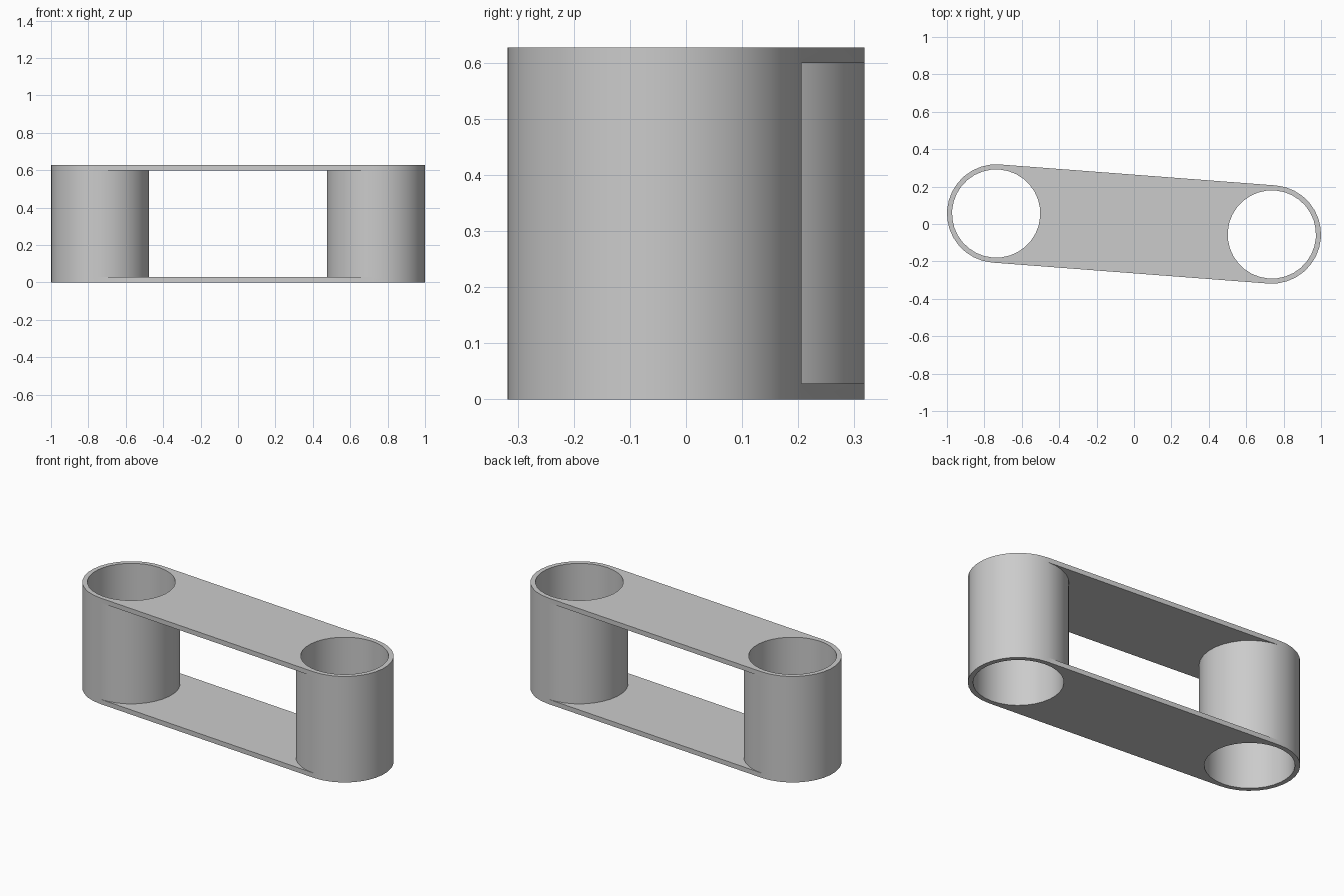
import bpy, bmesh
from math import pi, radians
from mathutils import Vector

cube = bpy.data.objects.get("Cube")
if cube:
    bpy.data.objects.remove(cube, do_unlink=True)

grey = bpy.data.materials.new("plain grey")
grey.use_nodes = True
grey.diffuse_color = (0.6, 0.6, 0.6, 1)
grey.node_tree.nodes["Principled BSDF"].inputs["Base Color"].default_value = (0.6, 0.6, 0.6, 1)

OUTER, INNER = 0.263, 0.236
HEIGHT, PLATE = 0.627, 0.028
SEGS = 32
LEVELS = (0, PLATE, HEIGHT - PLATE, HEIGHT)
centre = Vector((0.737, -0.056, 0))
along = centre.normalized()
across = Vector((-along.y, along.x, 0))

bm = bmesh.new()


def circle(side, radius, z):
    """Ring of vertices; the first half faces the other tube."""
    ring = []
    for i in range(SEGS):
        a = -pi / 2 + 2 * pi * i / SEGS
        turn = Vector((a, 0, 0)).x
        from math import cos, sin
        p = side * (centre - radius * (along * cos(turn) + across * sin(turn)))
        ring.append(bm.verts.new((p.x, p.y, z)))
    return ring


# Two open tubes: bore, rims and outer wall
tubes = []
for side in (-1, 1):
    walls = [circle(side, OUTER, z) for z in LEVELS]
    bores = [circle(side, INNER, z) for z in (0, HEIGHT)]
    for i in range(SEGS):
        j = (i + 1) % SEGS
        bm.faces.new((bores[0][i], bores[0][j], bores[1][j], bores[1][i]))
        for wall, bore in ((walls[0], bores[0]), (walls[-1], bores[1])):
            bm.faces.new((wall[i], wall[j], bore[j], bore[i]))
        # The plates meet the facing half, so only its middle band is open
        bands = (1,) if i < SEGS // 2 else (0, 1, 2)
        for b in bands:
            bm.faces.new((walls[b][i], walls[b][j], walls[b + 1][j], walls[b + 1][i]))
    tubes.append(walls)

# Upper and lower plates joining the tubes along their tangents
half = SEGS // 2
left, right = tubes
for z in range(4):
    bm.faces.new(left[z][:half + 1] + right[z][:half + 1])
for low in (0, 2):
    for a, b in ((0, half), (half, 0)):
        bm.faces.new((left[low][a], right[low][b], right[low + 1][b], left[low + 1][a]))

bmesh.ops.recalc_face_normals(bm, faces=bm.faces[:])
mesh = bpy.data.meshes.new("link_body")
bm.to_mesh(mesh)
bm.free()
mesh.materials.append(grey)
link = bpy.data.objects.new("link_body", mesh)
bpy.context.collection.objects.link(link)

bpy.ops.object.select_all(action="DESELECT")
link.select_set(True)
bpy.context.view_layer.objects.active = link
bpy.ops.object.shade_smooth_by_angle(angle=radians(30))
